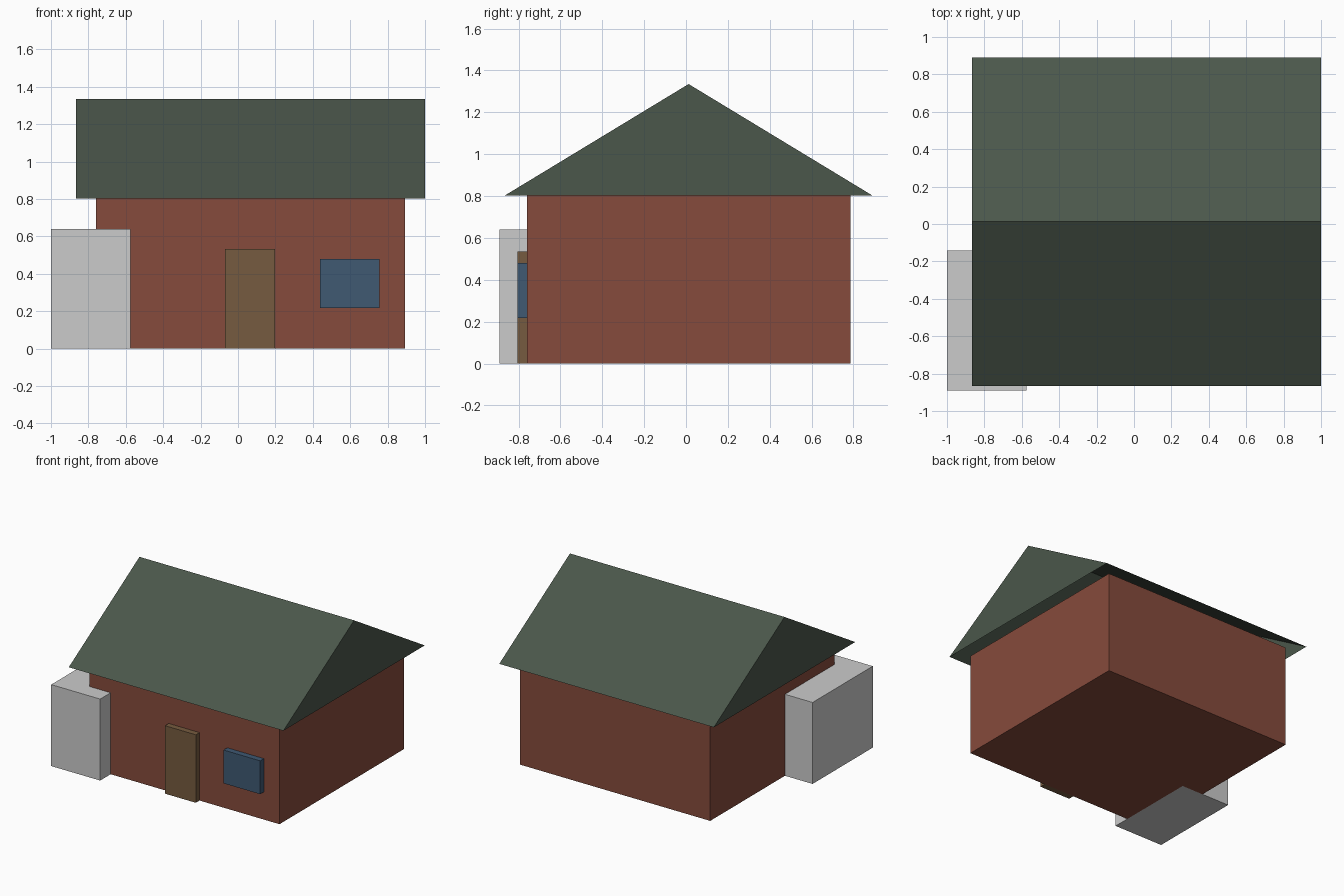
import bpy

if "Cube" in bpy.data.objects:
    bpy.data.objects.remove(bpy.data.objects["Cube"])


def material(name, color):
    mat = bpy.data.materials.new(name)
    mat.diffuse_color = (*color, 1)
    mat.use_nodes = True
    mat.node_tree.nodes["Principled BSDF"].inputs["Base Color"].default_value = mat.diffuse_color
    return mat


def mesh_object(name, verts, faces, mat=None):
    mesh = bpy.data.meshes.new(name)
    mesh.from_pydata(verts, [], faces)
    obj = bpy.data.objects.new(name, mesh)
    bpy.context.collection.objects.link(obj)
    if mat:
        mesh.materials.append(mat)
    return obj


def box(name, xs, ys, zs, mat=None):
    verts = [(x, y, z) for x in xs for y in ys for z in zs]
    faces = [(0, 1, 3, 2), (4, 6, 7, 5), (0, 4, 5, 1),
             (2, 3, 7, 6), (0, 2, 6, 4), (1, 5, 7, 3)]
    return mesh_object(name, verts, faces, mat)


brick = material("brick", (0.24, 0.07, 0.045))
green = material("roof_green", (0.07, 0.095, 0.07))
brown = material("door_brown", (0.18, 0.105, 0.05))
blue = material("window_blue", (0.05, 0.1, 0.17))

# House walls
box("walls", (-0.76, 0.893), (-0.76, 0.785), (0, 0.803), brick)

# Gable roof: two slopes and two gable ends, open underneath
gable = [(-0.865, 0.803), (0.89, 0.803), (0.0125, 1.335)]
roof_verts = [(x, y, z) for x in (-0.865, 1.0) for y, z in gable]
mesh_object("roof", roof_verts,
            [(0, 2, 1), (3, 4, 5), (0, 3, 5, 2), (1, 2, 5, 4)], green)

# Door and window standing proud of the front wall
box("door", (-0.07, 0.198), (-0.806, -0.76), (0, 0.534), brown)
box("window", (0.438, 0.757), (-0.806, -0.76), (0.217, 0.479), blue)

# Grey side block overlapping the front left corner
box("side_block", (-1.0, -0.575), (-0.89, -0.143), (0, 0.64))
